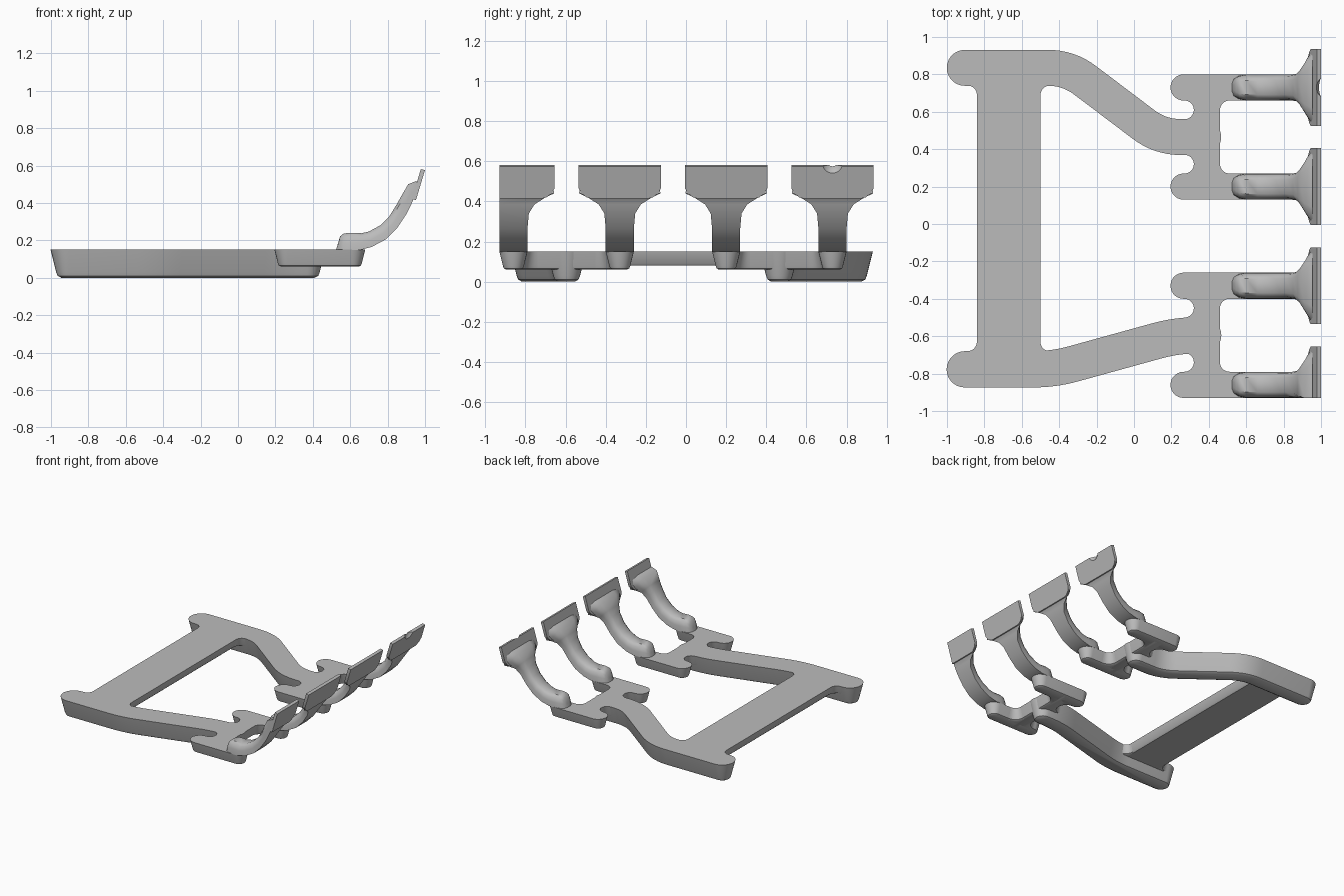
import bpy, bmesh, math
from mathutils import Vector

if "Cube" in bpy.data.objects:
    bpy.data.objects.remove(bpy.data.objects["Cube"], do_unlink=True)

grey = bpy.data.materials.new("grey plastic")
grey.use_nodes = True
GREY = (0.5, 0.5, 0.5, 1)
grey.diffuse_color = GREY
grey.node_tree.nodes["Principled BSDF"].inputs["Base Color"].default_value = GREY

TOP = 0.15
# drafted wall with rounded foot: (fraction of depth, inset per depth)
WALL = [(0, 0), (0.8, 0.2), (0.93, 0.25), (1, 0.38)]
parts = []


def loft(name, rings):
    """Skin a list of equal-length rings and cap both ends."""
    bm = bmesh.new()
    loops = [[bm.verts.new(p) for p in ring] for ring in rings]
    n = len(loops[0])
    for a, b in zip(loops, loops[1:]):
        for i in range(n):
            j = (i + 1) % n
            bm.faces.new((a[i], a[j], b[j], b[i]))
    bm.faces.new(loops[0][::-1])
    bm.faces.new(loops[-1])
    bmesh.ops.recalc_face_normals(bm, faces=bm.faces)
    mesh = bpy.data.meshes.new(name)
    bm.to_mesh(mesh)
    bm.free()
    mesh.materials.append(grey)
    obj = bpy.data.objects.new(name, mesh)
    bpy.context.collection.objects.link(obj)
    parts.append(obj)
    return obj


def rounded_path(points, t=0.11, steps=8):
    """Polyline with its inner corners replaced by smooth bends."""
    pts = [Vector(p) for p in points]
    out = [pts[0]]
    for a, p, b in zip(pts, pts[1:], pts[2:]):
        s = p + (a - p).normalized() * t
        e = p + (b - p).normalized() * t
        for k in range(steps + 1):
            u = k / steps
            out.append(s * (1 - u) ** 2 + p * 2 * u * (1 - u) + e * u * u)
    return out + [pts[-1]]


def outline(path, r, steps=14):
    """Offset a path to both sides with round ends."""
    def side(pts):
        ring = []
        for i, p in enumerate(pts):
            d = (pts[min(i + 1, len(pts) - 1)] - pts[max(i - 1, 0)]).normalized()
            ring.append(p + Vector((-d.y, d.x)) * r)
        d = (pts[-1] - pts[-2]).normalized()
        n = Vector((-d.y, d.x))
        for k in range(1, steps):
            a = math.pi * k / steps
            ring.append(pts[-1] + (n * math.cos(a) + d * math.sin(a)) * r)
        return ring
    return side(path) + side(path[::-1])


def runner(name, path, r, depth):
    path = [Vector(p) for p in path]
    loft(name, [[(p.x, p.y, TOP - f * depth) for p in outline(path, r - i * depth)]
                for f, i in WALL])


def fillet(name, x, y, dx, dy, depth, r=0.05, steps=8):
    """Concave corner filler following the drafted walls."""
    rings = []
    for f, i in WALL:
        rad, z = r + i * depth, TOP - f * depth
        ring = [(x - dx * 0.045, y - dy * 0.045, z)]
        for k in range(steps + 1):
            a = math.pi / 2 * k / steps
            ring.append((x + dx * (r - rad * math.cos(a)),
                         y + dy * (r - rad * math.sin(a)), z))
        rings.append(ring)
    loft(name, rings)


# main frame: two bent arms and a shallow wide bar
left_arm = [(-0.905, 0.835), (-0.35, 0.835), (0.14, 0.465), (0.37, 0.465)]
right_arm = [(-0.905, -0.777), (-0.43, -0.777), (0.23, -0.595), (0.37, -0.595)]
runner("left_arm", rounded_path(left_arm), 0.096, 0.15)
runner("right_arm", rounded_path(right_arm), 0.097, 0.15)
z_low = TOP - 0.07
loft("wide_bar", [[(x, y, z) for x, y in
                   ((-0.84 + i, -0.78), (-0.5 - i, -0.78), (-0.5 - i, 0.83), (-0.84 + i, 0.83))]
                  for z, i in ((TOP, 0), (z_low + 0.01, 0.015), (z_low, 0.025))])
for y, dy in ((0.74, -1), (-0.68, 1)):
    fillet("bar_fillet", -0.84, y, -1, dy, 0.07)
    fillet("bar_fillet", -0.5, y, 1, dy, 0.07)

# spoon gate stations: lower x, lower z, upper x, upper z, half width
STATIONS = [
    (0.523, 0.148, 0.532, 0.175, 0.02), (0.533, 0.148, 0.546, 0.222, 0.045),
    (0.56, 0.148, 0.565, 0.237, 0.062), (0.60, 0.148, 0.60, 0.24, 0.07),
    (0.65, 0.148, 0.66, 0.238, 0.07), (0.715, 0.165, 0.70, 0.247, 0.07),
    (0.79, 0.205, 0.76, 0.28, 0.07), (0.85, 0.265, 0.81, 0.33, 0.07),
    (0.90, 0.34, 0.85, 0.395, 0.077), (0.923, 0.385, 0.875, 0.44, 0.105),
    (0.938, 0.42, 0.91, 0.50, 0.16), (0.955, 0.44, 0.955, 0.518, 0.203)]
SECTION = [(1, 0), (0.97, 0.45), (0.85, 0.8), (0.55, 1)]
SECTION += [(-a, b) for a, b in reversed(SECTION)]
PLATE = [(0.205, 0.575), (0.205, 0.465), (0.19, 0.44), (0.165, 0.42), (0.145, 0.415)]
PLATE += [(-a, b) for a, b in reversed(PLATE)]
EDGE = -0.93     # everything is trimmed flat here


def spoon(y):
    loft("curved_gate", [[(lx + (ux - lx) * t, max(y + w * s, EDGE), lz + (uz - lz) * t)
                          for s, t in SECTION] for lx, lz, ux, uz, w in STATIONS])
    return loft("end_plate", [[(0.953 + (z - 0.42) * 0.3 - back, max(y + s, EDGE), z + back * 0.3)
                               for s, z in PLATE] for back in (0, 0.022)])


# two branch groups, each with a cross bar and two short runners
for centre in (0.465, -0.595):
    runner("cross_bar", [(0.39, centre - 0.265), (0.39, centre + 0.265)], 0.07, 0.09)
    for s in (-1, 1):
        y = centre + s * 0.265
        runner("short_runner", [(0.265, y), (0.61, y)], 0.07, 0.09)
        plate = spoon(y)
        inner = y - s * 0.07
        fillet("slot_fillet", 0.32, inner, -1, -s, 0.09)
        fillet("slot_fillet", 0.32, centre + s * 0.095, -1, s, 0.09)
        fillet("inner_fillet", 0.46, inner, 1, -s, 0.09)
        if y > 0.5:
            # shallow dimple in the rim of one plate
            bpy.ops.mesh.primitive_uv_sphere_add(radius=0.06, location=(1.035, y, 0.58))
            cutter = bpy.context.object
            cutter.hide_render = True
            cutter.data.materials.append(grey)
            cut = plate.modifiers.new("dimple", 'BOOLEAN')
            cut.operation = 'DIFFERENCE'
            cut.object = cutter
            bpy.context.view_layer.objects.active = plate
            bpy.ops.object.modifier_apply(modifier=cut.name)
            bpy.data.objects.remove(cutter, do_unlink=True)

# smooth shading with crisp edges
bpy.ops.object.select_all(action='DESELECT')
for obj in parts:
    obj.select_set(True)
bpy.context.view_layer.objects.active = parts[0]
bpy.ops.object.shade_smooth_by_angle(angle=math.radians(40))
